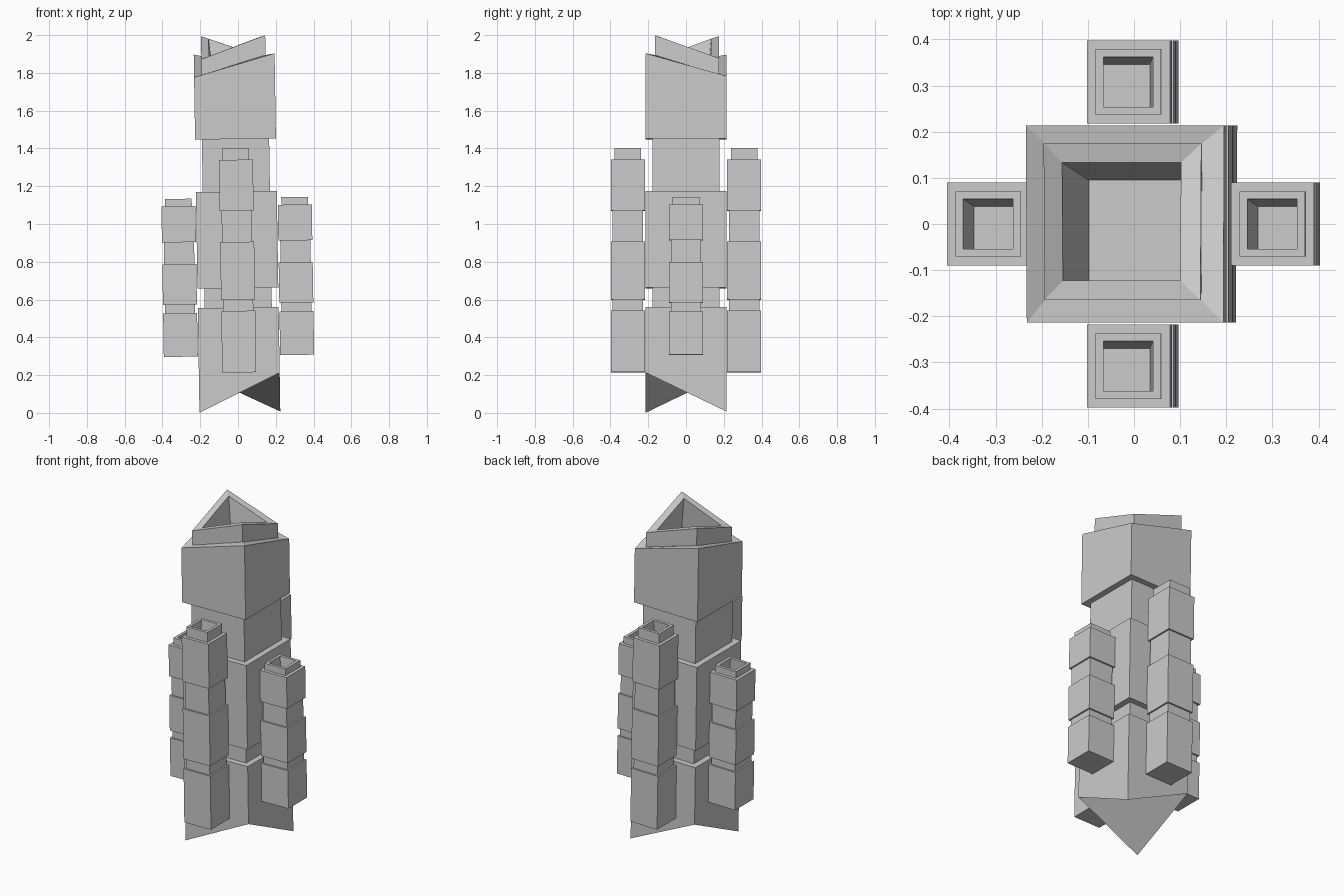
import bpy, bmesh

if "Cube" in bpy.data.objects:
    bpy.data.objects.remove(bpy.data.objects["Cube"])

LEAN = 0.016          # the whole model leans slightly sideways
SHIFT = 0.01


def tower(name, cx, cy, rings, split_bottom=False):
    """Stack square loops (half width, height, corner zigzag, dx, dy) into one shell."""
    bm = bmesh.new()
    loops = []
    for half, z, zig, dx, dy in rings:
        loop = []
        for i, (sx, sy) in enumerate(((-1, -1), (1, -1), (1, 1), (-1, 1))):
            x, y = cx + dx + sx * half, cy + dy + sy * half
            h = z + (zig if i % 2 else -zig)
            loop.append(bm.verts.new((x - LEAN * h + SHIFT, y, h + LEAN * x)))
        loops.append(loop)
    for a, b in zip(loops, loops[1:]):
        for i in range(4):
            j = (i + 1) % 4
            bm.faces.new((a[i], a[j], b[j], b[i]))
    fl, fr, br, bl = loops[0]
    if split_bottom:
        bm.faces.new((fl, bl, fr))
        bm.faces.new((fr, bl, br))
    else:
        bm.faces.new((bl, br, fr, fl))
    bm.faces.new(loops[-1])
    mesh = bpy.data.meshes.new(name)
    bm.to_mesh(mesh)
    bm.free()
    obj = bpy.data.objects.new(name, mesh)
    bpy.context.collection.objects.link(obj)
    return obj


def flat(half, z):
    return (half, z, 0, 0, 0)


# central tower: three wide blocks, two necks, zigzag foot and hollow crown
W, N = 0.214, 0.178
core = [(W, 0.107, 0.103, 0, 0)]
for half, z in ((W, 0.558), (N, 0.558), (N, 0.661), (W, 0.661),
                (W, 1.172), (N, 1.172), (N, 1.45), (W, 1.45)):
    core.append(flat(half, z))
core += [(W, 1.84, 0.06, 0, 0),
         (0.170, 1.84, 0.052, -0.004, 0.005),
         (0.170, 1.936, 0.061, -0.004, 0.005),
         (0.128, 1.936, 0.047, -0.006, 0.005),
         (0.128, 1.56, 0.0, 0.045, -0.033)]
tower("central_tower", 0, 0, core, split_bottom=True)


# boosters: three blocks with necks between, and a small hollow cap
def booster(name, cx, cy, z, hole_dx):
    w, n = 0.09, 0.08
    rings = [flat(w, z[0])]
    for k, h in enumerate(z[1:5]):
        pair = (w, n) if k % 2 == 0 else (n, w)
        rings += [flat(pair[0], h), flat(pair[1], h)]
    rings += [flat(w, z[5]), flat(0.071, z[5]), flat(0.071, z[6]), flat(0.054, z[6]),
              (0.054, z[6] - 0.2, 0, hole_dx, -0.016)]
    tower(name, cx, cy, rings)


TALL = (0.214, 0.54, 0.60, 0.905, 1.07, 1.34, 1.40)
SHORT = (0.302, 0.533, 0.578, 0.792, 0.908, 1.098, 1.138)
D = 0.308
booster("front_booster", 0, -D, TALL, -0.01)
booster("back_booster", 0, D, TALL, -0.01)
booster("left_booster", -D, 0, SHORT, 0.02)
booster("right_booster", D, 0, SHORT, 0.02)
